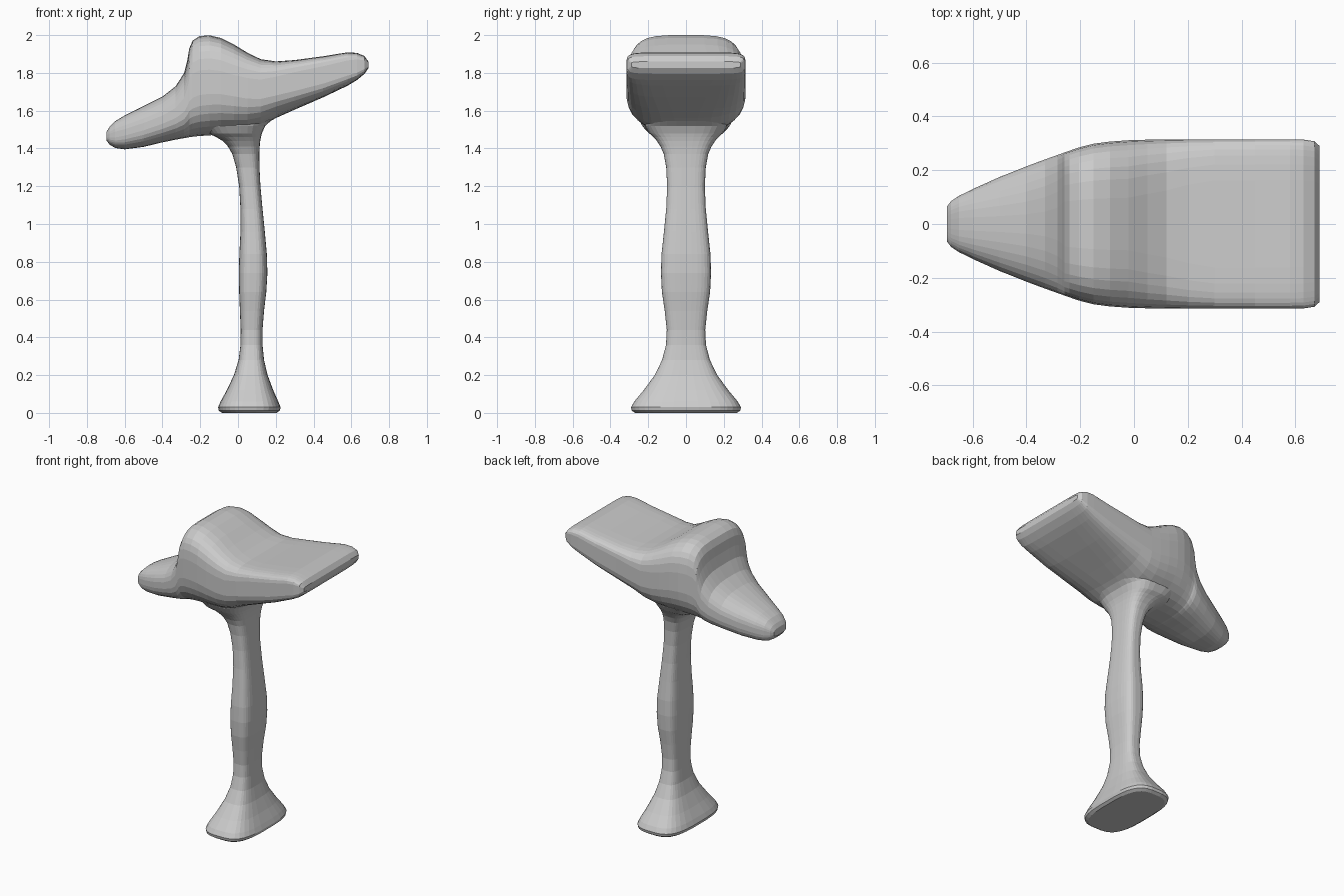
import bpy, bmesh
from math import sin, cos, tau

SIDES = 32


def sgn_pow(v, p):
    return (1 if v >= 0 else -1) * abs(v) ** p


def squircle(a, b_pos, n_pos, n_neg):
    """Rounded-box outline; separate roundness for the upper and lower half."""
    pts = []
    for i in range(SIDES):
        t = tau * (i + 0.5) / SIDES
        n = n_pos if sin(t) > 0 else n_neg
        pts.append((a * sgn_pow(cos(t), 2 / n), b_pos * sgn_pow(sin(t), 2 / n)))
    return pts


def loft(name, rings):
    bm = bmesh.new()
    loops = [[bm.verts.new(p) for p in ring] for ring in rings]
    for lo, hi in zip(loops, loops[1:]):
        for i in range(SIDES):
            j = (i + 1) % SIDES
            bm.faces.new((lo[i], lo[j], hi[j], hi[i]))
    bm.faces.new(loops[0])
    bm.faces.new(loops[-1])
    bmesh.ops.recalc_face_normals(bm, faces=bm.faces)
    mesh = bpy.data.meshes.new(name)
    bm.to_mesh(mesh)
    bm.free()
    ob = bpy.data.objects.new(name, mesh)
    bpy.context.collection.objects.link(ob)
    return ob


# Slanted head: x, bottom z, top z, half width, roundness top / bottom
head_stations = [
    (-.695, 1.44, 1.49, .065, 3, 3), (-.68, 1.42, 1.515, .085, 3, 3),
    (-.65, 1.402, 1.545, .105, 3, 3), (-.60, 1.395, 1.575, .13, 2.8, 2.8),
    (-.50, 1.408, 1.625, .175, 2.6, 2.8), (-.40, 1.432, 1.675, .215, 2.6, 2.8),
    (-.33, 1.446, 1.73, .241, 2.8, 2.8), (-.285, 1.454, 1.80, .257, 3.2, 2.8),
    (-.268, 1.457, 1.87, .263, 3.6, 2.8), (-.258, 1.459, 1.93, .267, 4, 2.8),
    (-.24, 1.461, 1.972, .273, 4, 2.8), (-.205, 1.465, 1.995, .285, 4, 2.7),
    (-.15, 1.468, 2.0, .299, 4, 2.6), (-.09, 1.475, 1.985, .307, 4, 2.6),
    (-.02, 1.48, 1.95, .312, 4, 2.6), (.05, 1.49, 1.907, .314, 4.5, 2.6),
    (.12, 1.515, 1.873, .315, 5, 2.7), (.20, 1.56, 1.861, .315, 6, 2.9),
    (.30, 1.605, 1.868, .315, 7, 3.3), (.45, 1.67, 1.888, .315, 7, 4.2),
    (.58, 1.732, 1.909, .315, 7, 5), (.63, 1.762, 1.906, .314, 7, 6),
    (.67, 1.795, 1.889, .308, 7, 6), (.69, 1.825, 1.86, .29, 7, 6),
]
rings = []
for x, lo, hi, w, nt, nb in head_stations:
    mid, h = (lo + hi) / 2, (hi - lo) / 2
    rings.append([(x, y, mid + z) for y, z in squircle(w, h, nt, nb)])
head = loft("head", rings)

# Stem with flared foot: z, min x, max x, half width
stem_stations = [
    (0, -.085, .205, .27), (.012, -.102, .222, .288), (.03, -.106, .226, .292),
    (.06, -.093, .214, .275), (.12, -.06, .187, .225), (.20, -.022, .157, .166),
    (.28, .003, .138, .127), (.36, .013, .13, .106), (.44, .014, .13, .102),
    (.54, .01, .138, .113), (.64, .006, .15, .128), (.74, .004, .156, .133),
    (.84, .007, .153, .13), (.96, .013, .142, .117), (1.08, .013, .13, .105),
    (1.20, .006, .119, .1), (1.30, -.01, .114, .105), (1.37, -.03, .113, .118),
    (1.41, -.053, .115, .135), (1.44, -.082, .118, .155), (1.46, -.115, .122, .172),
    (1.48, -.16, .127, .195), (1.52, -.2, .145, .22), (1.56, -.21, .19, .22),
]
rings = []
for z, x0, x1, w in stem_stations:
    n = 3.2
    rings.append([((x0 + x1) / 2 + x, y, z)
                  for y, x in squircle(w, (x1 - x0) / 2, n, n)])
stem = loft("stem_and_foot", rings)
